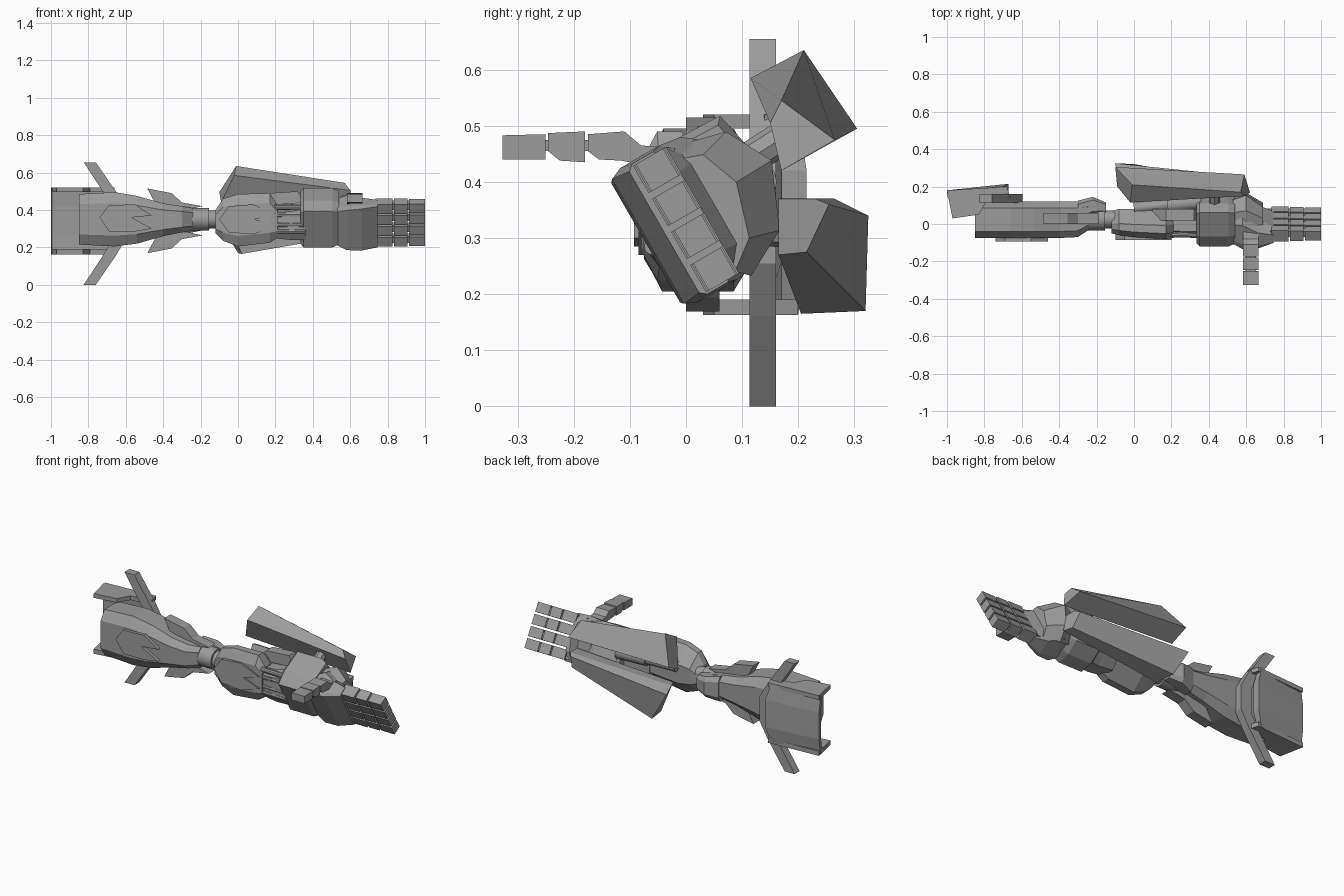
import bpy, bmesh, math
from mathutils import Vector

grey = bpy.data.materials.new("armour_grey")
grey.diffuse_color = (0.33, 0.33, 0.33, 1)


def finish(name, bm):
    bmesh.ops.recalc_face_normals(bm, faces=bm.faces[:])
    me = bpy.data.meshes.new(name)
    bm.to_mesh(me)
    bm.free()
    me.materials.append(grey)
    ob = bpy.data.objects.new(name, me)
    bpy.context.collection.objects.link(ob)
    return ob


def loft(name, rings):
    """Skin equal-length rings of points and cap both ends."""
    bm = bmesh.new()
    rows = [[bm.verts.new(p) for p in r] for r in rings]
    n = len(rows[0])
    for a, b in zip(rows, rows[1:]):
        for i in range(n):
            j = (i + 1) % n
            bm.faces.new((a[i], a[j], b[j], b[i]))
    bm.faces.new(rows[0])
    bm.faces.new(rows[-1])
    return finish(name, bm)


def plate_xz(name, outline, y0, y1):
    return loft(name, [[(x, y, z) for x, z in outline] for y in (y0, y1)])


def plate_xy(name, outline, z0, z1):
    return loft(name, [[(x, y, z) for x, y in outline] for z in (z0, z1)])


def section(x, y0, y1, z0, z1, front=(0.18, 0.2), back=(0.18, 0.2)):
    """Chamfered rectangle across the arm; chamfers are (depth, height) fractions."""
    fy, fz = (y1 - y0) * front[0], (z1 - z0) * front[1]
    by, bz = (y1 - y0) * back[0], (z1 - z0) * back[1]
    return [(x, y0, z0 + fz), (x, y0, z1 - fz), (x, y0 + fy, z1), (x, y1 - by, z1),
            (x, y1, z1 - bz), (x, y1, z0 + bz), (x, y1 - by, z0), (x, y0 + fy, z0)]


def rod(name, a, b, r, sides=16):
    a, b = Vector(a), Vector(b)
    q = (b - a).to_track_quat('Z', 'Y')
    ring = [q @ Vector((r * math.cos(t), r * math.sin(t), 0))
            for t in (2 * math.pi * i / sides for i in range(sides))]
    ob = loft(name, [[a + p for p in ring], [b + p for p in ring]])
    bpy.context.view_layer.objects.active = ob
    ob.select_set(True)
    bpy.ops.object.shade_smooth_by_angle(angle=math.radians(35))
    ob.select_set(False)


def hand(x, u, n):
    """Tilted hand frame: u across the palm, n out of the back of the hand."""
    return (x, 0.5 * u + 0.866 * n, 0.333 - 0.866 * u + 0.5 * n)


def both(outline, mid):
    """Outline and its reflection about a height."""
    return [("upper", outline), ("lower", [(x, 2 * mid - z) for x, z in outline])]


# Upper arm shell, tapering to the elbow
loft("upper_arm", [section(*s) for s in (
    (-0.85, -0.075, 0.12, 0.215, 0.485), (-0.66, -0.075, 0.12, 0.205, 0.495),
    (-0.54, -0.075, 0.12, 0.22, 0.475), (-0.40, -0.075, 0.12, 0.26, 0.435),
    (-0.30, -0.07, 0.12, 0.28, 0.42), (-0.24, -0.03, 0.12, 0.29, 0.41))])
loft("elbow_guard", [section(*s) for s in (
    (-0.30, 0.02, 0.125, 0.27, 0.42), (-0.22, 0.05, 0.145, 0.285, 0.405),
    (-0.15, 0.06, 0.115, 0.30, 0.39))])

# Raised arrow badge on the front of the upper arm
arrow = [(-0.74, 0.36), (-0.69, 0.425), (-0.55, 0.43), (-0.46, 0.37),
         (-0.57, 0.36), (-0.46, 0.30), (-0.55, 0.285), (-0.69, 0.285)]
plate_xz("upper_arm_badge", arrow, -0.093, -0.06)

# Swept side fins near the elbow
for side, pts in both([(-0.485, 0.515), (-0.355, 0.49), (-0.30, 0.44), (-0.19, 0.42),
                       (-0.30, 0.395), (-0.44, 0.43)], 0.342):
    plate_xz(side + "_elbow_fin", pts, 0.0, 0.06)

# Shoulder shield: bowed back plate with two side flanges
flange = [(-1.0, 0.18), (-0.97, 0.03), (-0.83, 0.05), (-0.79, 0.12),
          (-0.66, 0.14), (-0.68, 0.20)]
plate_xy("upper_shield_flange", flange, 0.495, 0.52)
plate_xy("lower_shield_flange", flange, 0.163, 0.19)
loft("shield_back", [
    [(-1.0, 0.18 - d, z), (-0.995, 0.155 - d, z), (end, 0.17, z), (end, 0.215 - d, z)]
    for z, end, d in ((0.165, -0.70, 0.015), (0.26, -0.67, 0), (0.42, -0.67, 0), (0.52, -0.70, 0.015))])

# Bent bar wrapping the shield, ending in long fins
for side, pts in both([(-0.825, 0.655), (-0.76, 0.655), (-0.65, 0.495), (-0.595, 0.40),
                       (-0.595, 0.3275), (-0.665, 0.3275), (-0.665, 0.40), (-0.72, 0.495)], 0.3275):
    plate_xz(side + "_shoulder_fin", pts, 0.113, 0.16)

# Elbow joint
rod("elbow_barrel", (-0.28, 0.025, 0.35), (-0.155, 0.025, 0.35), 0.06)
rod("elbow_pin", (-0.18, 0.025, 0.35), (-0.06, 0.025, 0.35), 0.048)

# Forearm shell (narrower towards the back) and shaft
slim = (0.55, 0.3)
loft("forearm_shell", [section(*s, back=slim) for s in (
    (-0.12, -0.05, 0.07, 0.275, 0.40), (-0.08, -0.06, 0.08, 0.235, 0.46),
    (0.0, -0.07, 0.08, 0.205, 0.485), (0.17, -0.08, 0.08, 0.225, 0.49),
    (0.21, -0.075, 0.08, 0.25, 0.43))])
loft("forearm_shaft", [section(*s, back=(0.3, 0.3)) for s in (
    (0.18, -0.06, 0.085, 0.25, 0.42), (0.28, -0.07, 0.09, 0.24, 0.43),
    (0.36, -0.07, 0.11, 0.24, 0.45))])
plate_xz("forearm_badge", [(-0.10, 0.35), (-0.05, 0.42), (0.08, 0.43), (0.20, 0.38),
                           (0.09, 0.35), (0.20, 0.31), (0.08, 0.27), (-0.05, 0.28)],
         -0.085, -0.05)
for i, z in enumerate((0.285, 0.32, 0.375, 0.415)):
    rod("forearm_piston_%d" % (i + 1), (0.17, -0.055, z), (0.36, -0.06, z), 0.015, 10)
plate_xz("forearm_ridge", [(0.10, 0.42), (0.17, 0.49), (0.32, 0.50), (0.36, 0.44)], 0.02, 0.08)

# Long back panels, wide at the elbow and narrow at the wrist
loft("upper_back_panel", [
    [(-0.02, 0.115, 0.585), (-0.01, 0.21, 0.635), (-0.10, 0.305, 0.495), (-0.09, 0.20, 0.44)],
    [(0.60, 0.15, 0.505), (0.57, 0.17, 0.545), (0.59, 0.265, 0.475), (0.62, 0.17, 0.42)]])
loft("lower_back_panel", [
    [(-0.06, 0.205, 0.36), (-0.09, 0.265, 0.37), (-0.10, 0.325, 0.34),
     (0.0, 0.32, 0.17), (0.02, 0.205, 0.165)],
    [(0.60, 0.165, 0.37), (0.60, 0.23, 0.37), (0.58, 0.255, 0.36),
     (0.60, 0.215, 0.275), (0.62, 0.165, 0.27)]])
# Pistons and brackets under the panels
rod("back_piston", (0.0, 0.085, 0.39), (0.36, 0.12, 0.40), 0.03)
rod("back_piston_sleeve", (0.18, 0.10, 0.395), (0.36, 0.12, 0.40), 0.042)
rod("upper_panel_strut", (0.43, 0.08, 0.42), (0.43, 0.19, 0.49), 0.03, 8)
rod("lower_panel_strut", (0.43, 0.08, 0.32), (0.43, 0.22, 0.31), 0.03, 8)

# Wrist cuff: heavy faceted band with a narrower lip
cuff = [(-0.11, -0.075), (0.11, -0.075), (0.135, 0.0), (0.125, 0.085),
        (0.07, 0.145), (-0.06, 0.16), (-0.13, 0.145), (-0.135, 0.0)]
loft("wrist_cuff", [[hand(x, u * s, 0.03 + (n - 0.03) * s) for u, n in cuff]
                    for x, s in ((0.335, 0.88), (0.35, 1), (0.505, 1), (0.54, 0.9))])

# Palm block and domed back of the hand
palm = [(-1, -0.7), (-0.93, -1), (0.93, -1), (1, -0.7), (1, 0.4), (0.6, 1), (-0.6, 1), (-1, 0.4)]
loft("palm", [[hand(x, u * w, (lo + hi) / 2 + n * (hi - lo) / 2) for u, n in palm]
              for x, w, lo, hi in ((0.53, 0.11, -0.065, 0.11), (0.58, 0.132, -0.083, 0.13),
                                   (0.66, 0.138, -0.078, 0.07), (0.745, 0.134, -0.045, 0.033))])
dome = [(-0.12, 0.06), (-0.10, 0.14), (-0.015, 0.185), (0.10, 0.135), (0.145, 0.05)]
loft("hand_guard", [[hand(x, u * s, n * h) for u, n in dome]
                    for x, s, h in ((0.53, 0.85, 0.85), (0.60, 1, 1), (0.69, 0.85, 0.6))])

# Four fingers of three blocks, linked by slim knuckles
for f in range(4):
    c = (f - 1.5) * 0.068
    for k, (x0, x1, t) in enumerate(((0.735, 0.825, 0.034), (0.835, 0.905, 0.031),
                                     (0.915, 1.0, 0.028))):
        block = [(-0.028, -t), (0.028, -t), (0.028, t), (-0.028, t)]
        loft("finger_%d_segment_%d" % (f + 1, k + 1),
             [[hand(x, c + u, n) for u, n in block] for x in (x0, x1)])
    core = [(-0.02, -0.01), (0.02, -0.01), (0.02, 0.024), (-0.02, 0.024)]
    loft("finger_%d_knuckles" % (f + 1),
         [[hand(x, c + u, n) for u, n in core] for x in (0.70, 0.95)])

# Thumb: three segments pointing forward from the side of the hand
thumb = [("tip", [(-0.327, 0.44), (-0.25, 0.44), (-0.25, 0.485), (-0.327, 0.483)]),
         ("middle", [(-0.246, 0.455), (-0.225, 0.438), (-0.18, 0.435), (-0.18, 0.49), (-0.246, 0.487)]),
         ("base", [(-0.175, 0.455), (-0.155, 0.44), (-0.115, 0.438), (-0.03, 0.42),
                   (-0.02, 0.46), (-0.08, 0.465), (-0.11, 0.49), (-0.175, 0.485)])]
for part, pts in thumb:
    loft("thumb_" + part, [[(x, y, z) for y, z in pts] for x in (0.582, 0.665)])
loft("thumb_core", [[(x, -0.27, 0.455), (x, -0.13, 0.455), (x, -0.13, 0.475), (x, -0.27, 0.475)]
                    for x in (0.595, 0.652)])
